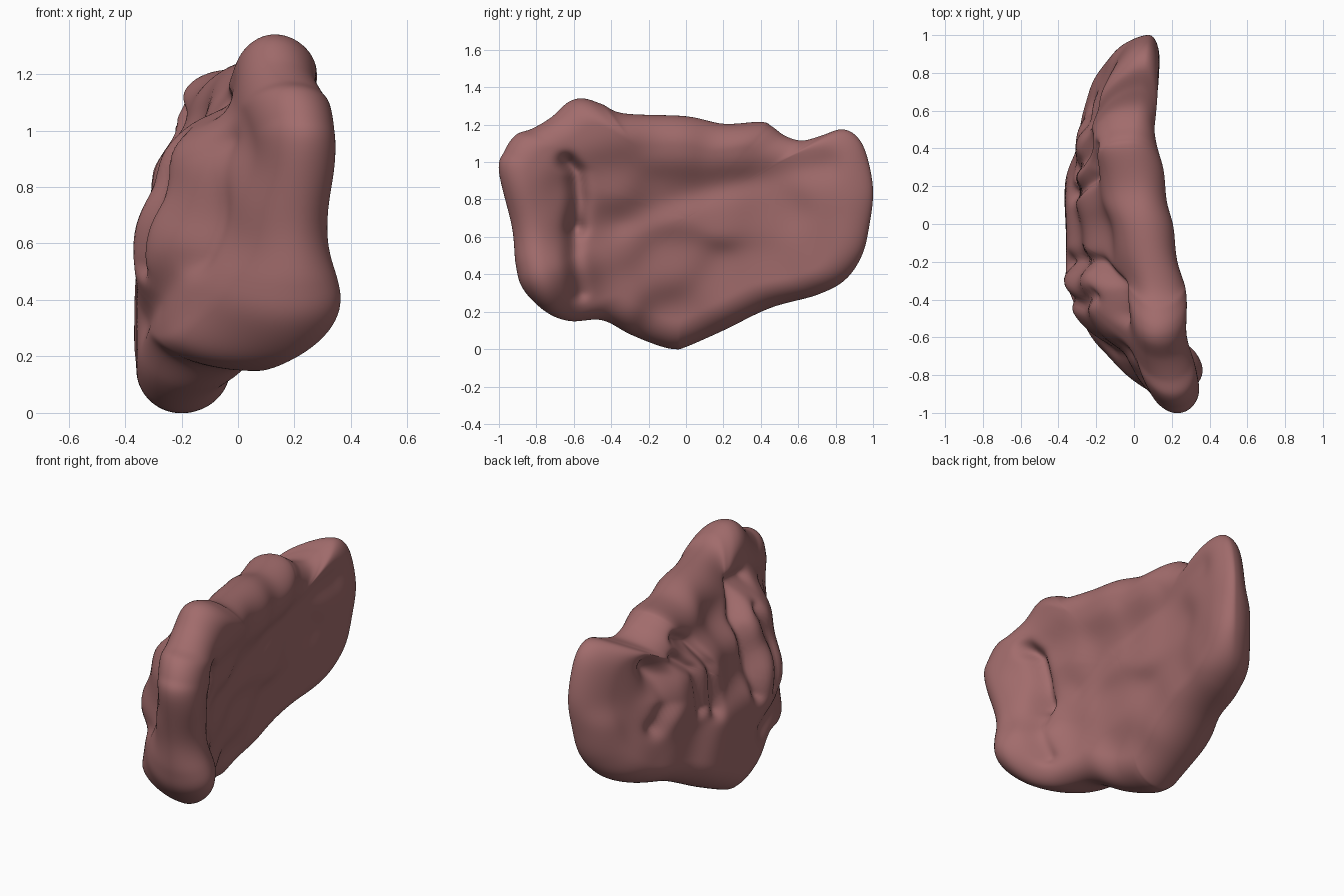
import bpy, bmesh, math
from mathutils import Vector

if "Cube" in bpy.data.objects:
    bpy.data.objects.remove(bpy.data.objects["Cube"])

# Outline of the slab seen from the right: (y, z, x of the rim)
RIM = [(-1, .95, .23), (-.97, 1.06, .22), (-.91, 1.145, .2), (-.82, 1.18, .18), (-.72, 1.24, .15),
       (-.63, 1.32, .13), (-.55, 1.34, .13), (-.45, 1.31, .13), (-.33, 1.26, .11), (0, 1.245, .05),
       (.2, 1.205, .02), (.4, 1.215, -.03), (.46, 1.19, -.02), (.53, 1.14, 0), (.62, 1.115, .02),
       (.72, 1.14, .03), (.83, 1.175, .05), (.91, 1.14, .06), (.965, 1.04, .07), (1, .85, .08),
       (.98, .66, .06), (.94, .5, .03), (.85, .37, -.03), (.7, .29, -.08), (.45, .22, -.14),
       (.2, .1, -.18), (0, .012, -.2), (-.06, 0, -.2), (-.15, .02, -.2), (-.3, .08, -.15),
       (-.45, .155, -.04), (-.62, .15, .08), (-.75, .2, .15), (-.87, .32, .19), (-.91, .45, .2),
       (-.93, .65, .2)]
# Guide points for both faces: (y, z, left x, right x)
GUIDE = [(.9, .95, -.05, .14), (.85, .6, -.13, .13), (.72, .95, -.18, .13), (.7, .5, -.25, .09),
         (.48, 1.08, -.23, .12), (.45, .75, -.31, .07), (.45, .4, -.29, .05), (.2, 1.1, -.17, .17),
         (.2, .8, -.32, .1), (.2, .3, -.37, .02), (-.1, 1.1, -.1, .22), (-.1, .8, -.27, .12),
         (-.1, .45, -.36, .06), (-.05, .15, -.36, -.03), (-.4, 1.17, -.02, .29), (-.4, .92, -.3, .19),
         (-.4, .6, -.39, .12), (-.4, .3, -.34, .06), (-.55, 1.15, 0, .27), (-.57, .6, -.28, .12),
         (-.55, .3, -.24, .16), (-.6, .85, -.19, .22), (-.75, 1.02, .02, .33), (-.74, .68, .01, .33),
         (-.69, .42, -.19, .39), (-.87, .92, .11, .36), (-.85, .6, .06, .32), (-.82, .38, .02, .39)]
# Creases: (path in y z, depth, width)
LEFT_FOLDS = [
    ([(-.2, .55), (-.2, .95), (-.32, 1.1), (-.48, 1.08)], .06, .04),
    ([(-.66, .95), (-.68, .75), (-.66, .55)], .04, .05),
    ([(-.38, .96), (-.42, .75), (-.38, .52)], .06, .035),
    ([(.4, 1.08), (.26, 1.0), (.18, .85), (.16, .58)], .05, .035),
    ([(.44, .98), (.33, .88), (.28, .63)], .05, .035),
    ([(.63, 1.0), (.55, .9), (.53, .75), (.62, .63)], .06, .05),
    ([(.61, .95), (.6, .75)], .03, .06),
    ([(-.6, .52), (-.45, .4), (-.25, .32)], .03, .06)]
RIGHT_FOLDS = [([(-.63, 1.0), (-.59, .95), (-.57, .8), (-.59, .65)], .09, .04),
               ([(-.59, .65), (-.6, .5), (-.57, .3)], .05, .04),
               ([(-.35, .68), (0, .82), (.4, .93), (.75, .98)], .02, .08)]
CENTRE = Vector((0, .7))
ROUND = .15


def catmull(pts, n):
    """Evenly stepped closed spline through the points."""
    out, m = [], len(pts)
    P = [Vector(p) for p in pts]
    for i in range(n):
        f = i * m / n
        k, t = int(f), f - int(f)
        a, b, c, d = (P[(k + j) % m] for j in (-1, 0, 1, 2))
        out.append(.5 * (2 * b + (c - a) * t + (2 * a - 5 * b + 4 * c - d) * t * t
                         + (3 * b - a - 3 * c + d) * t ** 3))
    return out


def faces_at(y, z):
    """Smoothly blended left and right x at a point."""
    w = l = r = 0
    for gy, gz, gl, gr in GUIDE:
        k = math.exp(-((y - gy) ** 2 + (z - gz) ** 2) / (2 * .11 ** 2)) + 1e-9
        w, l, r = w + k, l + k * gl, r + k * gr
    return l / w, r / w


def fold_depth(y, z, folds):
    total = 0
    for path, depth, width in folds:
        best = 9
        for (ay, az), (by, bz) in zip(path, path[1:]):
            dy, dz = by - ay, bz - az
            t = max(0, min(1, ((y - ay) * dy + (z - az) * dz) / (dy * dy + dz * dz)))
            best = min(best, math.hypot(y - ay - t * dy, z - az - t * dz))
        if best < width * 4:
            total += depth * math.exp(-(best / width) ** 2)
    return total


N, RINGS = 288, 64
rim = catmull(RIM, N)
# Distance from the centre to the rim, measured square to the rim, evened out
reach = []
for i, p in enumerate(rim):
    t = (rim[(i + 2) % N] - rim[i - 2]).xy.normalized()
    q = p.xy - CENTRE
    reach.append(max(.4, abs(t.x * q.y - t.y * q.x)))
for _ in range(60):
    reach = [(reach[i - 1] + reach[i] + reach[(i + 1) % N]) / 3 for i in range(N)]

bm = bmesh.new()
edge_ring = [bm.verts.new((p.z, p.x, p.y)) for p in rim]

# Left face (0) and right face (1), both closing on the shared rim
for side, folds in enumerate((LEFT_FOLDS, RIGHT_FOLDS)):
    sign = -1 if side else 1

    def surface(y, z):
        return faces_at(y, z)[side] + sign * fold_depth(y, z, folds)

    prev = edge_ring
    for j in range(RINGS - 1, 0, -1):
        r = math.sin(j / RINGS * math.pi / 2)
        ring = []
        for p, full in zip(rim, reach):
            y, z = CENTRE.lerp(p.xy, r)
            inset = min(1, (1 - r) * full / ROUND)
            k = math.sqrt(1 - (1 - inset) ** 2)
            ring.append(bm.verts.new((p.z + (surface(y, z) - p.z) * k, y, z)))
        for i in range(N):
            n = (i + 1) % N
            bm.faces.new((prev[i], prev[n], ring[n], ring[i]))
        prev = ring
    tip = bm.verts.new((surface(*CENTRE), *CENTRE))
    for i in range(N):
        bm.faces.new((prev[i], prev[(i + 1) % N], tip))

# Soften the clay slightly
for _ in range(5):
    bmesh.ops.smooth_vert(bm, verts=bm.verts, factor=.4, use_axis_x=True)
bmesh.ops.recalc_face_normals(bm, faces=bm.faces)
mesh = bpy.data.meshes.new("folded_lump")
bm.to_mesh(mesh)
bm.free()
mesh.shade_smooth()

clay = bpy.data.materials.new("dusty red brown")
clay.diffuse_color = (.36, .15, .15, 1)
clay.use_nodes = True
clay.node_tree.nodes["Principled BSDF"].inputs["Base Color"].default_value = clay.diffuse_color
mesh.materials.append(clay)
lump = bpy.data.objects.new("folded_lump", mesh)
bpy.context.collection.objects.link(lump)
